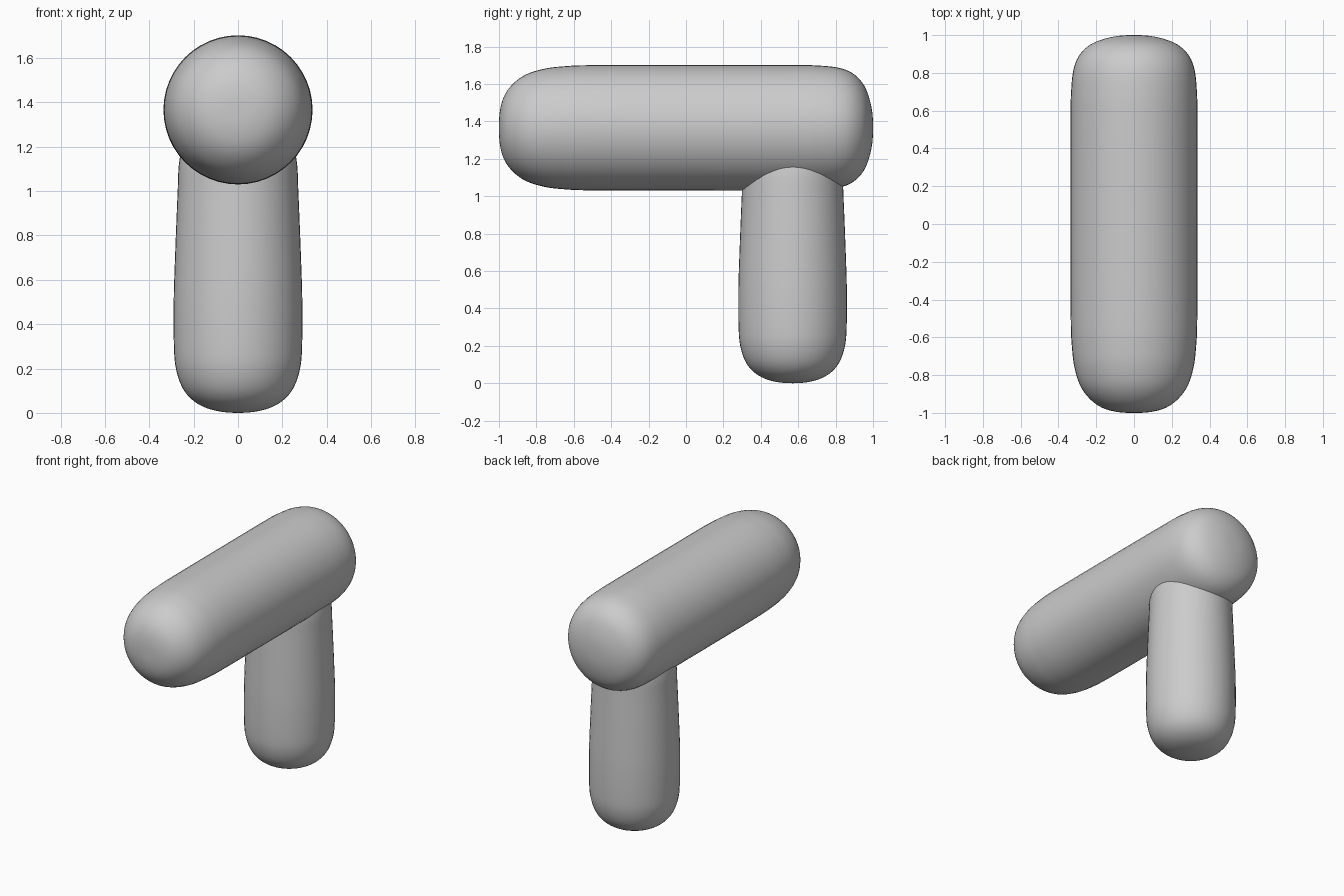
import bpy, bmesh, math
from mathutils import Vector

if "Cube" in bpy.data.objects:
    bpy.data.objects.remove(bpy.data.objects["Cube"])

grey = bpy.data.materials.new("light_grey")
grey.diffuse_color = (0.6, 0.6, 0.6, 1)
grey.use_nodes = True
grey.node_tree.nodes["Principled BSDF"].inputs["Base Color"].default_value = grey.diffuse_color


def smooth_profile(pts, steps=4):
    """Catmull-Rom curve through (radius, distance) points; ends lie on the axis."""
    p = [Vector(q) for q in pts]
    p = [Vector((-p[1].x, p[1].y))] + p + [Vector((-p[-2].x, p[-2].y))]
    out = []
    for a, b, c, d in zip(p, p[1:], p[2:], p[3:]):
        for i in range(steps):
            t = i / steps
            out.append(0.5 * (2 * b + (c - a) * t + (2 * a - 5 * b + 4 * c - d) * t ** 2
                              + (3 * b - a - 3 * c + d) * t ** 3))
    return out + [p[-2]]


def lathe(name, pts, place, sides=48):
    """Revolve a profile; place maps (u, v, distance) to a position."""
    bm = bmesh.new()
    rings = []
    for r, h in smooth_profile(pts):
        if r < 1e-4:
            rings.append([bm.verts.new(place(0, 0, h))])
        else:
            rings.append([bm.verts.new(place(r * math.cos(k * math.tau / sides),
                                             r * math.sin(k * math.tau / sides), h))
                          for k in range(sides)])
    for a, b in zip(rings, rings[1:]):
        for k in range(sides):
            j = (k + 1) % sides
            quad = [a[k % len(a)], a[j % len(a)], b[j % len(b)], b[k % len(b)]]
            bm.faces.new(list(dict.fromkeys(quad)))
    bmesh.ops.recalc_face_normals(bm, faces=bm.faces)
    for f in bm.faces:
        f.smooth = True
    mesh = bpy.data.meshes.new(name)
    bm.to_mesh(mesh)
    bm.free()
    mesh.materials.append(grey)
    bpy.context.collection.objects.link(bpy.data.objects.new(name, mesh))


# Long horizontal body, softer at the front end than at the back
lathe("body", [(0, -1), (0.09, -0.995), (0.17, -0.972), (0.235, -0.925), (0.285, -0.855),
               (0.315, -0.76), (0.328, -0.66), (0.335, -0.5), (0.336, 0), (0.336, 0.55),
               (0.333, 0.7), (0.322, 0.81), (0.295, 0.885), (0.245, 0.94), (0.18, 0.973),
               (0.09, 0.995), (0, 1)],
      lambda u, v, h: (u, h, 1.366 + v))

# Upright handle, rounded at the foot and tapering up into the body
lathe("handle", [(0, 0), (0.08, 0.006), (0.15, 0.025), (0.21, 0.062), (0.253, 0.118),
                 (0.28, 0.2), (0.289, 0.3), (0.29, 0.5), (0.284, 0.7), (0.272, 1.0),
                 (0.264, 1.14), (0.23, 1.26), (0.14, 1.33), (0, 1.35)],
      lambda u, v, h: (u, 0.57 + v, h))
